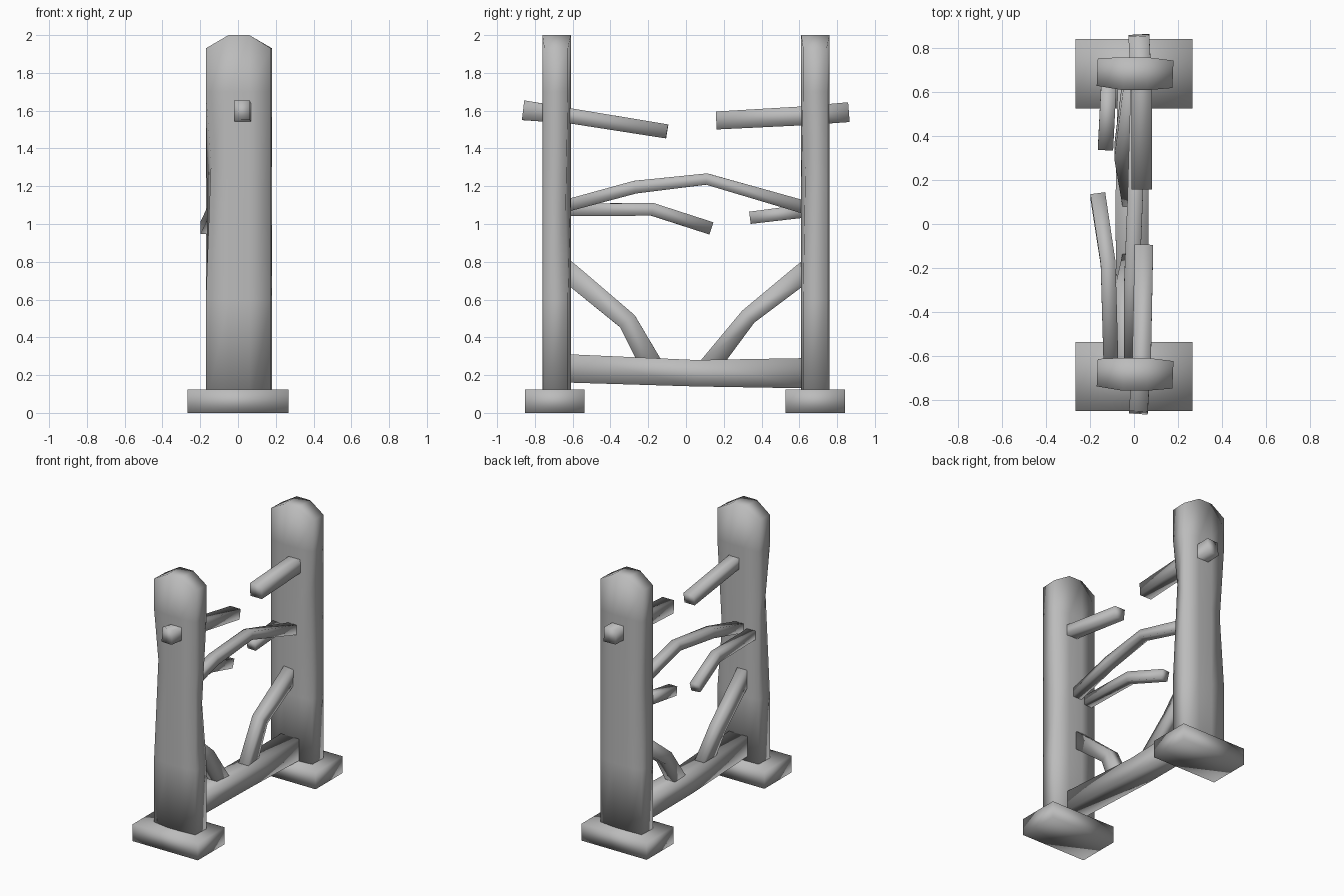
import bpy
import bmesh
from mathutils import Vector

cube = bpy.data.objects.get("Cube")
if cube:
    bpy.data.objects.remove(cube, do_unlink=True)

mat = bpy.data.materials.new("weathered_grey")
mat.use_nodes = True
GREY = (0.5, 0.5, 0.5, 1)
mat.diffuse_color = GREY
mat.node_tree.nodes["Principled BSDF"].inputs["Base Color"].default_value = GREY


def finish(bm, name):
    bmesh.ops.recalc_face_normals(bm, faces=bm.faces)
    for f in bm.faces:
        f.smooth = True
    mesh = bpy.data.meshes.new(name)
    bm.to_mesh(mesh)
    bm.free()
    mesh.materials.append(mat)
    obj = bpy.data.objects.new(name, mesh)
    bpy.context.collection.objects.link(obj)
    return obj


def bridge(bm, rings):
    """Join successive rings of vertices with quads."""
    for a, b in zip(rings, rings[1:]):
        n = len(a)
        for i in range(n):
            j = (i + 1) % n
            bm.faces.new((a[i], a[j], b[j], b[i]))


def beam(name, path, width):
    """Four-sided timber along (x, y, z, thickness) points, mitred at bends."""
    bm = bmesh.new()
    pts = [Vector(p[:3]) for p in path]
    rings = []
    for i, p in enumerate(pts):
        dirs = [(b - a).normalized() for a, b in zip(pts, pts[1:])][max(i - 1, 0):i + 1]
        d = sum(dirs, Vector()).normalized()
        up = Vector((0, -d.z, d.y)).normalized() * path[i][3] / 2
        side = up.cross(d).normalized() * width / 2
        rings.append([bm.verts.new(p + up * u + side * s)
                      for s, u in ((-1, -1), (1, -1), (1, 1), (-1, 1))])
    bridge(bm, rings)
    bm.faces.new(rings[0])
    bm.faces.new(rings[-1])
    return finish(bm, name)


# Post outline: shallow curves on the front and back
OUTLINE = [(-.17, -.055), (-.05, -.075), (.06, -.075), (.175, -.065),
           (.18, .06), (.06, .075), (-.05, .075), (-.165, .07)]


def post(name, y, pinches):
    """Worn plank post; pinches maps a corner index to its waist height."""
    bm = bmesh.new()
    rings = []
    for level in (0.02, 0.6, None, 1.7, 2.0):
        ring = []
        for i, (px, py) in enumerate(OUTLINE):
            corner = i in (0, 3, 4, 7)
            z = level or pinches.get(i, 1.2)
            if level == 2.0 and corner:
                z = 1.93
            if level is None and i in pinches:
                px *= 0.84
                py *= 0.8
            ring.append(bm.verts.new((px, y + py, z)))
        rings.append(ring)
    bridge(bm, rings)
    bm.faces.new(rings[0])
    # Sloped shoulders and flat crown
    top = rings[-1]
    for i in range(3):
        bm.faces.new((top[i], top[i + 1], top[6 - i], top[7 - i]))
    return finish(bm, name)


def foot(name, y):
    bm = bmesh.new()
    bmesh.ops.create_cube(bm, size=1)
    for v in bm.verts:
        v.co = Vector((v.co.x * .535, v.co.y * .315 + y, (v.co.z + .5) * .125))
    return finish(bm, name)


# Posts and feet
post("front_post", -.685, {0: 1.33, 4: 1.05})
post("back_post", .685, {7: 1.15, 3: 1.35})
foot("front_foot", -.695)
foot("back_foot", .685)

# Bottom beam
beam("bottom_beam", [(0, -.64, .236, .15), (-.01, .05, .21, .14), (0, .64, .21, .16)], .15)

# Broken top rails passing through the posts
beam("front_top_rail", [(.02, -.86, 1.602, .105), (.035, -.61, 1.572, .08),
                        (.045, -.1, 1.49, .075)], .085)
beam("back_top_rail", [(.035, .16, 1.548, .095), (.035, .61, 1.572, .1),
                       (.022, .86, 1.592, .105)], .095)

# Middle arched branch and the snapped branches beside it
beam("arched_branch", [(-.01, -.64, 1.095, .065), (-.01, -.27, 1.195, .068),
                       (.005, .11, 1.238, .06), (.02, .64, 1.085, .07)], .07)
beam("front_broken_branch", [(-.105, -.64, 1.075, .065), (-.118, -.18, 1.078, .068),
                             (-.165, .13, .978, .068)], .068)
beam("back_broken_branch", [(-.13, .34, 1.033, .065), (-.115, .64, 1.07, .07)], .07)

# Diagonal braces
beam("front_brace", [(-.035, -.64, .76, .11), (-.045, -.31, .485, .1),
                     (-.01, -.165, .22, .12)], .075)
beam("back_brace", [(-.01, .64, .755, .11), (-.05, .33, .51, .09),
                    (-.01, .11, .23, .11)], .08)
